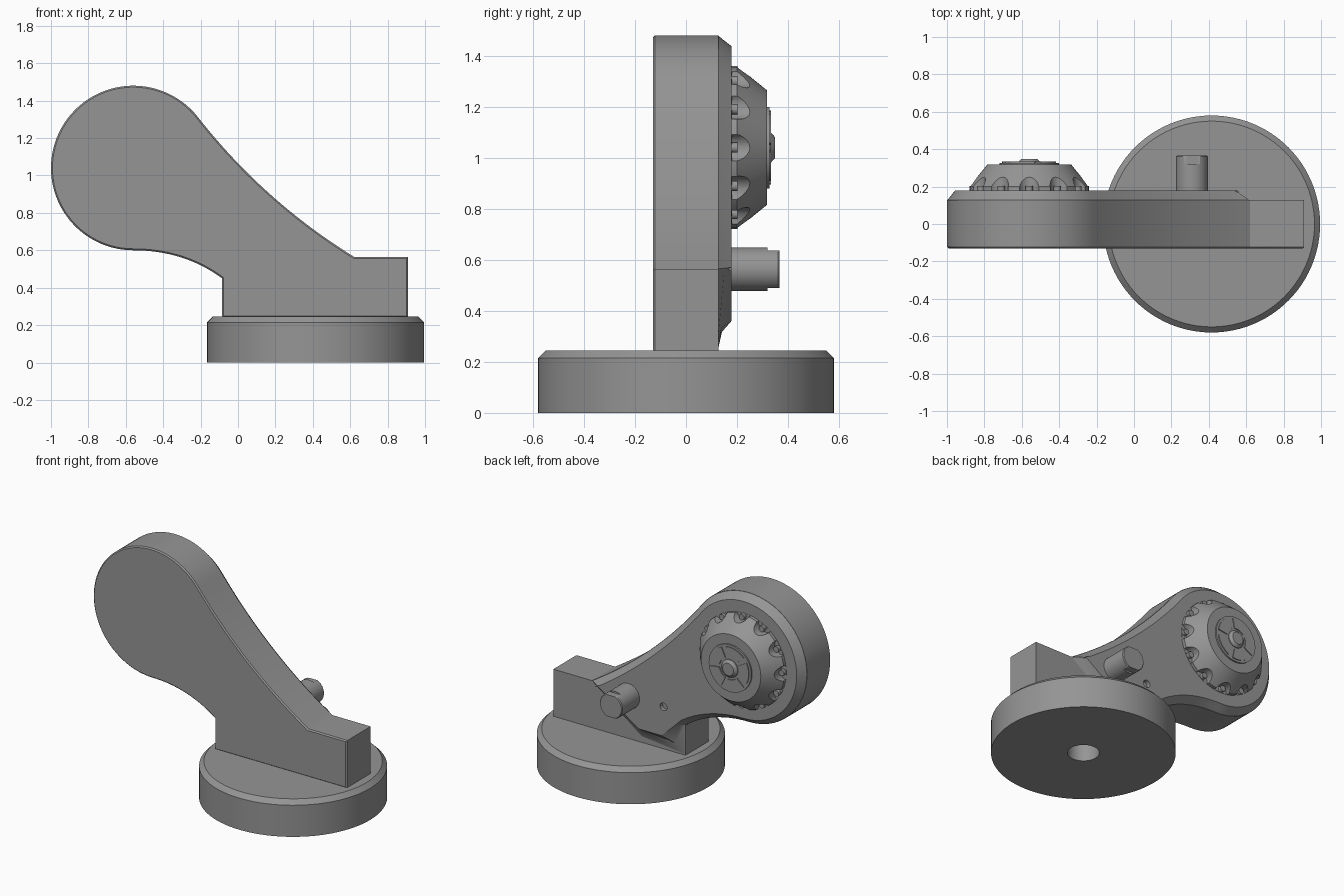
import bpy, bmesh, math
from mathutils import Vector

if "Cube" in bpy.data.objects:
    bpy.data.objects.remove(bpy.data.objects["Cube"])

grey = bpy.data.materials.new("mid_grey")
grey.diffuse_color = (0.3, 0.3, 0.3, 1)
grey.use_nodes = True
grey.node_tree.nodes["Principled BSDF"].inputs["Base Color"].default_value = grey.diffuse_color


def smooth(ob):
    bpy.ops.object.select_all(action='DESELECT')
    ob.select_set(True)
    bpy.context.view_layer.objects.active = ob
    bpy.ops.object.shade_smooth_by_angle(angle=math.radians(28))


def add_loft(bm, rings):
    """Skin a row of equal-sized rings and cap both ends."""
    loops = [[bm.verts.new(p) for p in ring] for ring in rings]
    n = len(loops[0])
    for a, b in zip(loops, loops[1:]):
        for i in range(n):
            j = (i + 1) % n
            bm.faces.new((a[i], a[j], b[j], b[i]))
    bm.faces.new(loops[0])
    bm.faces.new(loops[-1])


def make(name, *solids):
    bm = bmesh.new()
    for rings in solids:
        add_loft(bm, rings)
    bmesh.ops.recalc_face_normals(bm, faces=bm.faces)
    me = bpy.data.meshes.new(name)
    bm.to_mesh(me)
    bm.free()
    ob = bpy.data.objects.new(name, me)
    bpy.context.collection.objects.link(ob)
    me.materials.append(grey)
    smooth(ob)
    return ob


def turned(x, z, profile, n=64, y0=0.0):
    """Rings about a y-parallel axis; profile holds (radius, y)."""
    return [[(x + r * math.cos(math.tau * i / n), y0 + y, z + r * math.sin(math.tau * i / n))
             for i in range(n)] for r, y in profile]


def cut(ob, cutter):
    m = ob.modifiers.new("cut", 'BOOLEAN')
    m.object, m.solver = cutter, 'EXACT'
    bpy.ops.object.select_all(action='DESELECT')
    bpy.context.view_layer.objects.active = ob
    ob.select_set(True)
    bpy.ops.object.modifier_apply(modifier="cut")
    bpy.data.objects.remove(cutter)
    smooth(ob)


def bezier(a, b, c, n):
    a, b, c = Vector(a), Vector(b), Vector(c)
    return [a * (1 - t) ** 2 + b * 2 * t * (1 - t) + c * t * t
            for t in (i / n for i in range(n + 1))]


def inset(poly, d):
    """Mitred inward offset of a counter-clockwise outline."""
    out = []
    for i, p in enumerate(poly):
        e1 = (p - poly[i - 1]).normalized()
        e2 = (poly[(i + 1) % len(poly)] - p).normalized()
        n1, n2 = Vector((-e1.y, e1.x)), Vector((-e2.y, e2.x))
        out.append(p + (n1 + n2) * d / (1 + n1.dot(n2)))
    return out


def at_y(poly, y):
    return [(p.x, y, p.y) for p in poly]


# Round base with a blind hole underneath
BX = 0.415
make("base", [[(BX + r * math.cos(math.tau * i / 96), r * math.sin(math.tau * i / 96), z)
               for i in range(96)]
              for r, z in ((0.1, 0.16), (0.1, 0), (0.58, 0), (0.58, 0.215), (0.55, 0.245))])

# Arm outline: round head, lower sweep, foot block, upper sweep
HX, HZ, HR = -0.56, 1.04, 0.44
head = [Vector((HX + HR * math.cos(a), HZ + HR * math.sin(a)))
        for a in (math.radians(38 + 232 * i / 60) for i in range(61))]
lower = bezier(head[-1], (-0.29, 0.6), (-0.085, 0.45), 16)[1:]
upper = bezier((0.62, 0.565), (0.136, 0.865), head[0], 24)[:-1]
foot = [Vector(p) for p in ((-0.085, 0.24), (0.91, 0.24), (0.91, 0.565))]
outline = head + lower + foot + upper
make("arm", [at_y(inset(outline, 0.008), -0.13), at_y(outline, -0.122), at_y(outline, 0.127)])

# Raised back plate with sloped edges and a hollowed lower end
web = [Vector((-0.085, 0.245)), Vector((0.24, 0.28))]
rim = head + lower + web + upper
face = inset(rim, 0.042)
k = len(head) + len(lower)
face[k - 1] = Vector((-0.04, 0.455))
face[k], face[k + 1], face[k + 2] = Vector((0.06, 0.36)), Vector((0.235, 0.36)), Vector((0.545, 0.57))
mid = [a.lerp(b, 0.5) for a, b in zip(rim, face)]
mid_ring = at_y(mid, 0.151)
for i in (k, k + 1):
    mid_ring[i] = (mid[i].x, 0.141, mid[i].y + 0.015)
plate = make("back_plate", [at_y(rim, 0.125), mid_ring, at_y(face, 0.178)])
cut(plate, make("pin_hole_cutter", turned(0.045, 0.56, ((0.026, 0.15), (0.026, 0.2)), 24)))

# Drive shaft with a flattened tip
SX, SZ = 0.31, 0.563
make("shaft", turned(SX, SZ, ((0.085, 0.16), (0.085, 0.32)), 48))
tip = turned(SX, SZ, ((0.085, 0.315), (0.085, 0.36), (0.08, 0.366)), 48)
make("shaft_tip", [[(x, y, SZ + max(-0.073, min(0.073, z - SZ))) for x, y, z in r] for r in tip])

# Fluted conical knob
knob = make("knob", turned(HX, HZ, ((0.32, 0.17), (0.32, 0.2), (0.225, 0.317)), 96))
N = 12
flutes, pegs = [], []
for i in range(N):
    c, s = math.cos(math.tau * i / N), math.sin(math.tau * i / N)
    flutes.append(turned(HX + 0.335 * c, HZ + 0.335 * s, ((0.056, 0.18), (0.056, 0.4)), 24))
    pegs.append(turned(HX + 0.3 * c, HZ + 0.3 * s, ((0.02, 0.17), (0.02, 0.202)), 16))
cut(knob, make("flute_cutter", *flutes))
make("knob_pegs", *pegs)

# Knob cap, raised cap segments and centre hub
make("knob_cap", turned(HX, HZ, ((0.16, 0.31), (0.16, 0.327))))


def sector(a0, a1, r0, r1, y0, y1, n=10):
    ang = [a0 + (a1 - a0) * i / n for i in range(n + 1)]
    pts = [(r1, a) for a in ang] + [(r0, a) for a in reversed(ang)]
    return [[(HX + r * math.cos(a), y, HZ + r * math.sin(a)) for r, a in pts] for y in (y0, y1)]


make("cap_segments", *[sector(math.tau * (i + 0.1) / 5, math.tau * (i + 0.9) / 5,
                              0.075, 0.145, 0.325, 0.333) for i in range(5)])
make("hub", turned(HX, HZ, ((0.062, 0.32), (0.06, 0.332), (0.042, 0.348)), 32))
